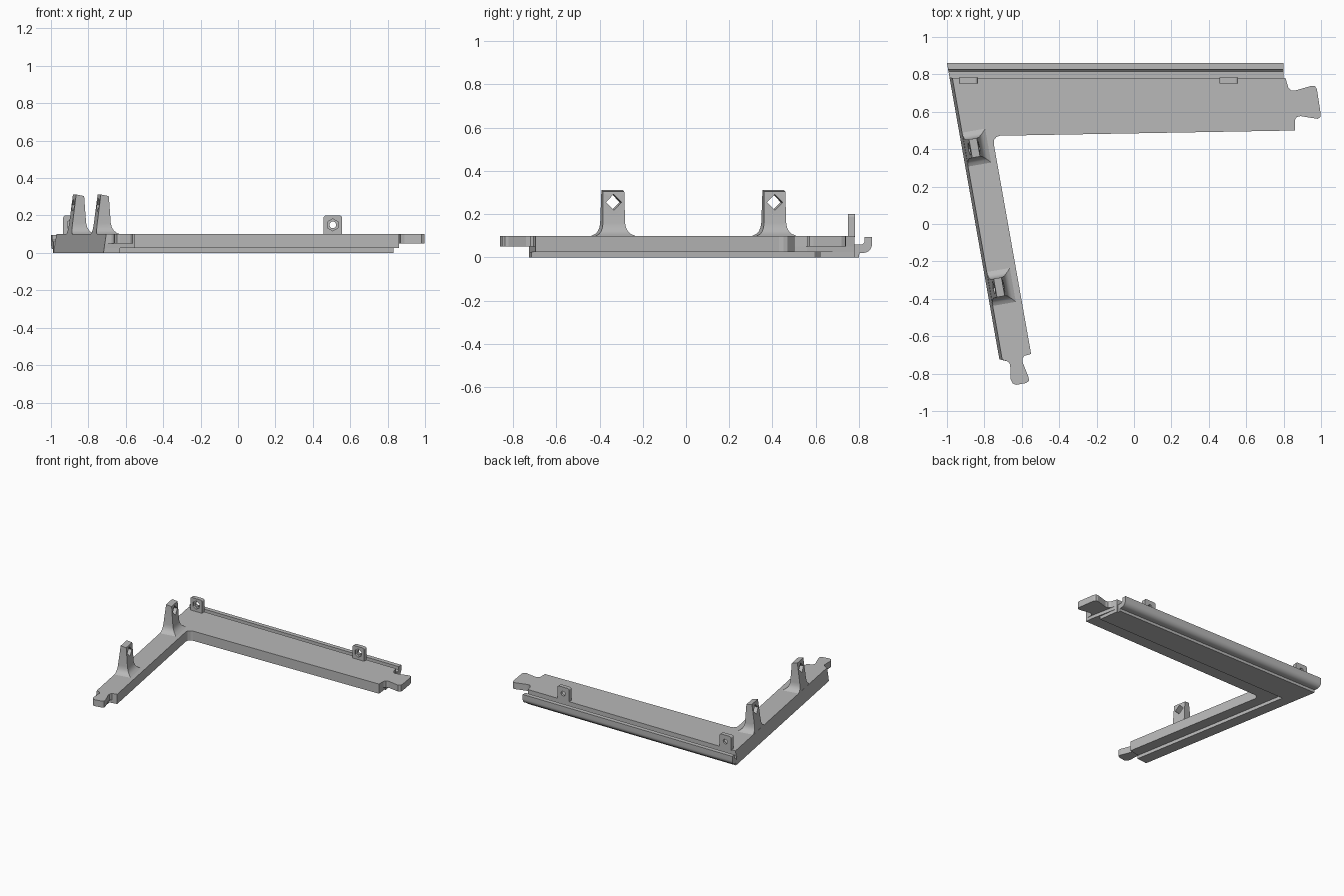
import bpy, bmesh, math
from mathutils import Matrix, Vector

if "Cube" in bpy.data.objects:
    bpy.data.objects.remove(bpy.data.objects["Cube"], do_unlink=True)

grey = bpy.data.materials.new("plain_grey")
grey.use_nodes = True
grey.diffuse_color = (0.48, 0.48, 0.48, 1)
grey.node_tree.nodes["Principled BSDF"].inputs["Base Color"].default_value = (0.48, 0.48, 0.48, 1)

SLOPE = 0.177                      # lean of the short arm
LEAN = math.atan(SLOPE)
TOP = 0.1


def outer(y):
    """x of the short arm's outer edge at a given y."""
    return -1 + (0.86 - y) * SLOPE


def loft(name, rings, smooth=False):
    """Solid from a stack of matching closed rings."""
    bm = bmesh.new()
    loops = [[bm.verts.new(p) for p in ring] for ring in rings]
    n = len(loops[0])
    for a, b in zip(loops, loops[1:]):
        for i in range(n):
            j = (i + 1) % n
            bm.faces.new((a[i], a[j], b[j], b[i]))
    bm.faces.new(loops[0][::-1])
    bm.faces.new(loops[-1])
    bmesh.ops.recalc_face_normals(bm, faces=bm.faces)
    mesh = bpy.data.meshes.new(name)
    bm.to_mesh(mesh)
    bm.free()
    mesh.materials.append(grey)
    obj = bpy.data.objects.new(name, mesh)
    bpy.context.collection.objects.link(obj)
    if smooth:
        bpy.ops.object.select_all(action='DESELECT')
        obj.select_set(True)
        bpy.context.view_layer.objects.active = obj
        bpy.ops.object.shade_smooth_by_angle(angle=math.radians(35))
    return obj


def slab(name, outline, z0, z1):
    """Flat layer whose outer short-arm wall leans inward with height."""
    def ring(z):
        return [(x + (0.015 * z / TOP if abs(x - outer(y)) < 0.004 else 0), y, z)
                for x, y in outline]
    return loft(name, [ring(z0), ring(z1)])


def cut(obj, sides, radius, depth, matrix):
    """Drill a regular hole along the local z of the matrix."""
    bm = bmesh.new()
    bmesh.ops.create_cone(bm, cap_ends=True, segments=sides, radius1=radius,
                          radius2=radius, depth=depth, matrix=matrix)
    mesh = bpy.data.meshes.new("hole_cutter")
    bm.to_mesh(mesh)
    bm.free()
    mesh.materials.append(grey)
    cutter = bpy.data.objects.new("hole_cutter", mesh)
    cutter.hide_render = True
    bpy.context.collection.objects.link(cutter)
    mod = obj.modifiers.new("hole", 'BOOLEAN')
    mod.operation = 'DIFFERENCE'
    mod.solver = 'EXACT'
    mod.object = cutter
    bpy.ops.object.select_all(action='DESELECT')
    obj.select_set(True)
    bpy.context.view_layer.objects.active = obj
    bpy.ops.object.modifier_apply(modifier=mod.name)
    bpy.data.objects.remove(cutter, do_unlink=True)


# L-shaped frame: tabs exist only in the top layer, a step runs under the inner edge
back_edge = [(outer(0.78), 0.78), (0.81, 0.78)]
inner_edge = [(0.86, 0.50), (-0.715, 0.472), (-0.735, 0.466), (-0.748, 0.45),
              (-0.75, 0.43), (-0.55, -0.695)]
arm_end = [(outer(-0.725), -0.725)]
long_tab = [(0.825, 0.73), (0.84, 0.715), (0.86, 0.713), (0.95, 0.739), (0.968, 0.737),
            (0.978, 0.72), (0.998, 0.59), (0.997, 0.572), (0.982, 0.562),
            (0.89, 0.577), (0.87, 0.572), (0.86, 0.555)]
short_tab = [(-0.587, -0.705), (-0.597, -0.72), (-0.595, -0.74), (-0.563, -0.82),
             (-0.562, -0.838), (-0.575, -0.85), (-0.63, -0.86), (-0.648, -0.853),
             (-0.66, -0.83), (-0.662, -0.75), (-0.675, -0.735)]
slab("frame_top", back_edge + long_tab + inner_edge + short_tab + arm_end, 0.05, TOP)
slab("frame_middle", back_edge + [(0.855, 0.56)] + inner_edge + arm_end, 0.025, 0.05)
slab("frame_base", back_edge + [(0.832, 0.62), (-0.865, 0.595), (-0.632, -0.715)] + arm_end,
     0, 0.025)

# Hooked rail along the back, mitred to follow the short arm
hook = [(0.78, 0), (0.80, 0), (0.802, 0.02), (0.82, 0.021)]
hook += [(0.82 + 0.04 * math.sin(a), 0.061 - 0.04 * math.cos(a))
         for a in (math.pi / 16 * k for k in range(1, 9))]
hook += [(0.86, 0.095), (0.826, 0.095), (0.826, 0.07), (0.816, 0.06), (0.78, 0.06)]
loft("back_rail", [[(outer(y), y, z) for y, z in hook],
                   [(0.80, y, z) for y, z in hook]], smooth=True)


# Tall posts on the short arm: flared foot, diamond hole
def post(name, y):
    frame = Matrix.Translation((outer(y), y, 0)) @ Matrix.Rotation(LEAN, 4, 'Z')
    # height, outer face, inner face, half width
    levels = [(0.09, 0.014, 0.145, 0.095), (0.1, 0.016, 0.14, 0.092),
              (0.108, 0.017, 0.125, 0.075), (0.12, 0.019, 0.112, 0.063),
              (0.138, 0.022, 0.103, 0.055), (0.16, 0.025, 0.098, 0.052),
              (0.3, 0.043, 0.088, 0.05)]
    rings = [[frame @ Vector(p) for p in ((a, -w, z), (b, -w, z), (b, w, z), (a, w, z))]
             for z, a, b, w in levels]
    a, b, w = 0.045, 0.087, 0.05
    rings.append([frame @ Vector(p) for p in
                  ((a, -w, 0.312), (b, -w, 0.304), (b, w, 0.304), (a, w, 0.312))])
    obj = loft(name, rings, smooth=True)
    drill = frame @ Matrix.Translation((0.06, 0, 0.255)) @ Matrix.Rotation(math.pi / 2, 4, 'Y')
    cut(obj, 4, 0.037, 0.2, drill)


post("rear_post", 0.395)
post("front_post", -0.35)


# Small lugs beside the rail: rounded top, hexagonal recess and round bore
def lug(name, x):
    half, r = 0.05, 0.014
    side = [(half, TOP - 0.005)]
    side += [(half - r + r * math.cos(a), 0.2 - r + r * math.sin(a))
             for a in (math.pi / 8 * k for k in range(5))]
    shape = side + [(-u, z) for u, z in reversed(side)]
    obj = loft(name, [[(x + u, y, z) for u, z in shape] for y in (0.75, 0.782)])
    turn = Matrix.Rotation(math.pi / 2, 4, 'X')
    cut(obj, 16, 0.018, 0.2, Matrix.Translation((x, 0.765, 0.15)) @ turn)
    cut(obj, 6, 0.032, 0.03, Matrix.Translation((x, 0.75, 0.15)) @ turn)


lug("right_lug", -0.885)
lug("left_lug", 0.507)
